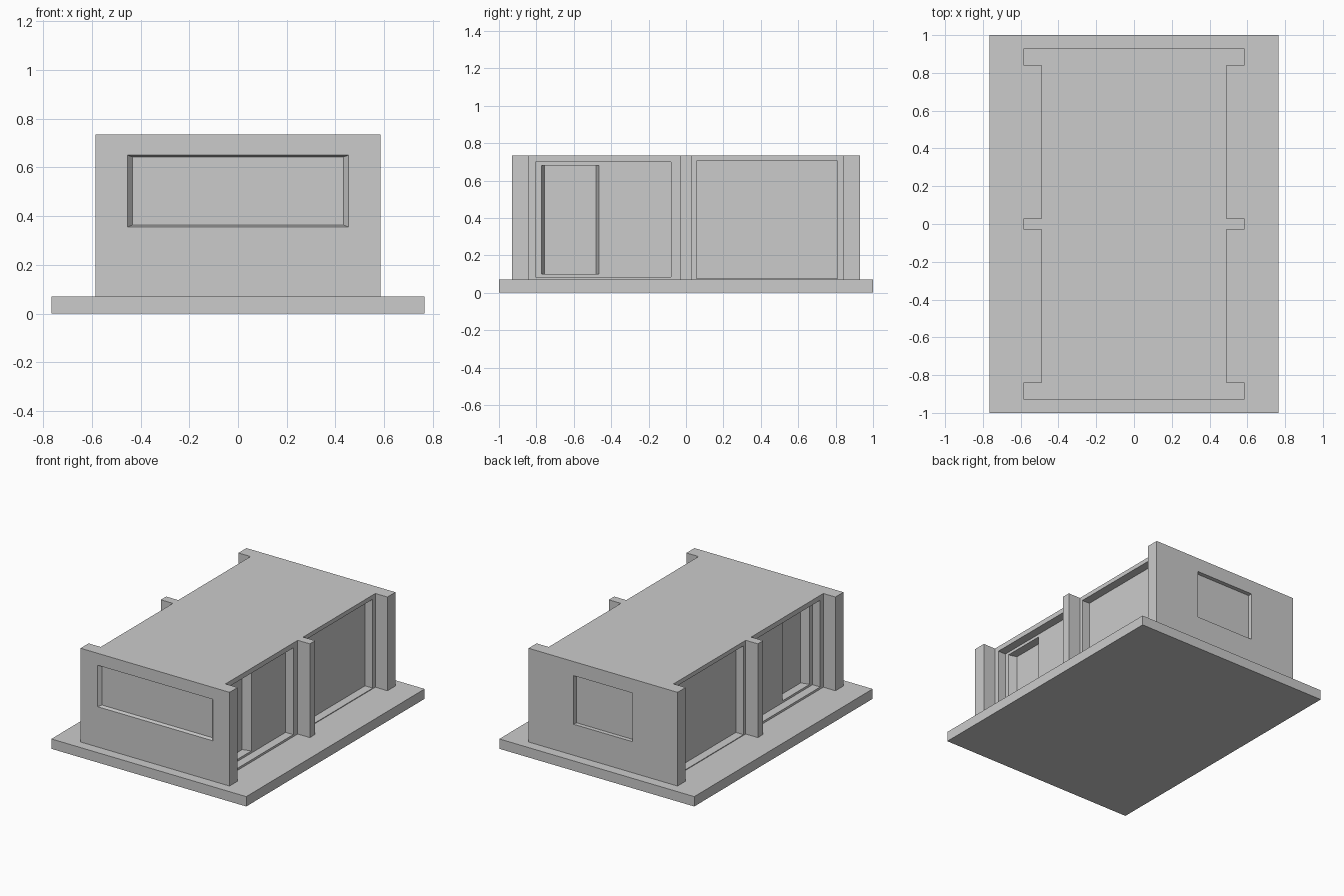
import bpy, bmesh
from mathutils import Vector

if "Cube" in bpy.data.objects:
    bpy.data.objects.remove(bpy.data.objects["Cube"])


def make_object(name, bm):
    bmesh.ops.recalc_face_normals(bm, faces=bm.faces)
    mesh = bpy.data.meshes.new(name)
    bm.to_mesh(mesh)
    bm.free()
    obj = bpy.data.objects.new(name, mesh)
    bpy.context.collection.objects.link(obj)
    return obj


def prism(name, outline, z0, z1):
    bm = bmesh.new()
    face = bm.faces.new([bm.verts.new((x, y, z0)) for x, y in outline])
    ext = bmesh.ops.extrude_face_region(bm, geom=[face])
    verts = [v for v in ext["geom"] if isinstance(v, bmesh.types.BMVert)]
    bmesh.ops.translate(bm, verts=verts, vec=(0, 0, z1 - z0))
    return make_object(name, bm)


def recess(target, axis, sign, outer, inner, u, z, du=0.0, dz=0.0):
    """Cut a pocket from plane 'outer' to 'inner', narrowing by du / dz."""
    bm = bmesh.new()
    loops = []
    for k in (-0.2, 1.0):  # start slightly outside the wall
        d = sign * (outer + (inner - outer) * k)
        a, b = u[0] + du * k, u[1] - du * k
        c, e = z[0] + dz * k, z[1] - dz * k
        pts = [(a, c), (b, c), (b, e), (a, e)]
        loops.append([bm.verts.new((d, p, q) if axis == "x" else (p, d, q)) for p, q in pts])
    bm.faces.new(loops[0])
    bm.faces.new(loops[1])
    for i in range(4):
        j = (i + 1) % 4
        bm.faces.new((loops[0][i], loops[0][j], loops[1][j], loops[1][i]))
    cutter = make_object("recess_cutter", bm)
    cutter.hide_render = True
    mod = target.modifiers.new("recess", "BOOLEAN")
    mod.operation = "DIFFERENCE"
    mod.solver = "EXACT"
    mod.object = cutter
    bpy.context.view_layer.objects.active = target
    bpy.ops.object.modifier_apply(modifier=mod.name)
    bpy.data.objects.remove(cutter, do_unlink=True)


# Ground slab
prism("base_slab", [(-0.765, -1), (0.765, -1), (0.765, 1), (-0.765, 1)], 0, 0.07)

# Building block: end walls and middle pilasters stand out past the side walls
W, S = 0.585, 0.49
right = [(W, -0.93), (W, -0.84), (S, -0.84), (S, -0.03), (W, -0.03),
         (W, 0.03), (S, 0.03), (S, 0.84), (W, 0.84), (W, 0.93)]
house = prism("building", right + [(-x, y) for x, y in reversed(right)], 0.07, 0.735)

# Side bays, with a doorway set into each front bay
for side in (1, -1):
    recess(house, "x", side, S, 0.43, (-0.805, -0.08), (0.085, 0.70))
    recess(house, "x", side, S, 0.43, (0.055, 0.81), (0.075, 0.705))
    recess(house, "x", side, 0.43, 0.37, (-0.773, -0.465), (0.10, 0.68), du=0.016)

# Wide front window and smaller back window
recess(house, "y", -1, 0.93, 0.905, (-0.453, 0.453), (0.356, 0.65), du=0.02, dz=0.007)
recess(house, "y", 1, 0.93, 0.90, (-0.23, 0.23), (0.29, 0.635))
